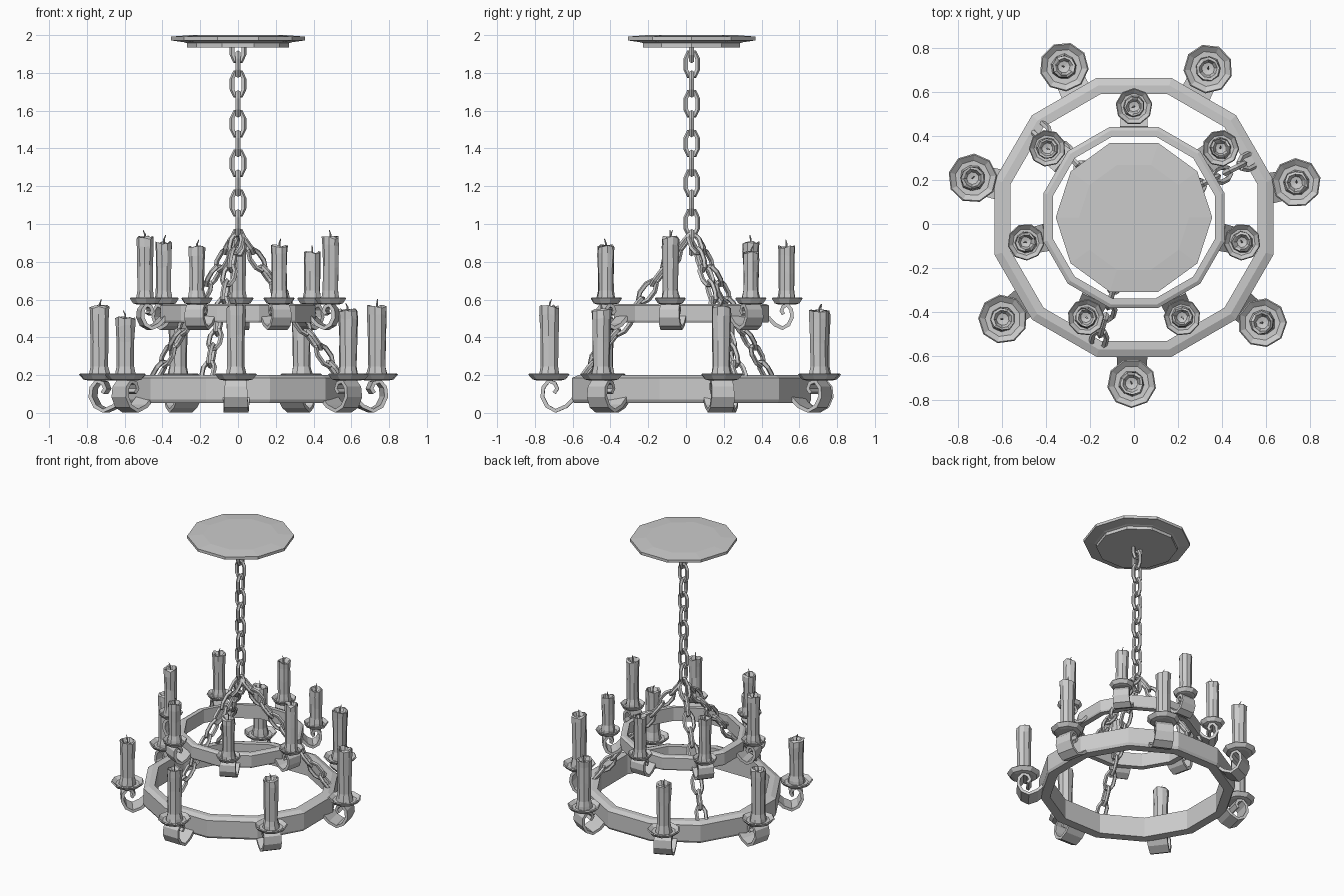
import bpy, bmesh, math, random
from mathutils import Vector, Matrix

if "Cube" in bpy.data.objects:
    bpy.data.objects.remove(bpy.data.objects["Cube"])

random.seed(4)
CX, CY = 0.0, 0.03          # axis of the fixture
TAU = 2 * math.pi


def finish(bm, name):
    bmesh.ops.remove_doubles(bm, verts=bm.verts, dist=1e-5)
    bmesh.ops.recalc_face_normals(bm, faces=bm.faces)
    me = bpy.data.meshes.new(name)
    bm.to_mesh(me)
    bm.free()
    ob = bpy.data.objects.new(name, me)
    bpy.context.collection.objects.link(ob)
    return ob


def skin(bm, loops, close_u=True, close_v=True):
    """Quads between successive vertex loops."""
    rows = [[bm.verts.new(p) for p in loop] for loop in loops]
    n, m = len(rows), len(rows[0])
    for i in range(n if close_u else n - 1):
        for j in range(m if close_v else m - 1):
            a, b = rows[i], rows[(i + 1) % n]
            k = (j + 1) % m
            bm.faces.new((a[j], a[k], b[k], b[j]))
    return rows


def lathe(name, profile, sides, x, y, phase=0.0, closed=False, jitter=None):
    """Turn an (r, z) profile; open profiles are capped at both ends."""
    bm = bmesh.new()
    loops = []
    for i, (r, z) in enumerate(profile):
        j = jitter[i] if jitter else (0, 0)
        loop = []
        for s in range(sides):
            a = phase + TAU * s / sides
            rr = r + random.uniform(-j[0], j[0])
            loop.append((x + rr * math.cos(a), y + rr * math.sin(a),
                         z + random.uniform(-j[1], j[1])))
        loops.append(loop)
    rows = skin(bm, loops, close_u=closed)
    if not closed:
        bm.faces.new(rows[0])
        bm.faces.new(rows[-1])
    return finish(bm, name)


def chain_link(bm, center, along, wide, length=0.15, width=0.088, wire=0.0135):
    """Elongated eight-point link with a five-sided wire."""
    along, wide = along.normalized(), wide.normalized()
    side = along.cross(wide)
    w, h = width / 2 - wire, length / 2 - wire
    path = [(w, h * .45), (w * .5, h), (-w * .5, h), (-w, h * .45),
            (-w, -h * .45), (-w * .5, -h), (w * .5, -h), (w, -h * .45)]
    loops = []
    for i, (u, v) in enumerate(path):
        p, q = path[i - 1], path[(i + 1) % 8]
        t = Vector((q[0] - p[0], q[1] - p[1])).normalized()
        out = wide * t.y - along * t.x
        c = center + wide * u + along * v
        loops.append([c + wire * (out * math.cos(TAU * k / 5) + side * math.sin(TAU * k / 5))
                      for k in range(5)])
    skin(bm, loops)


def strap(name, path, width, angle):
    """Flat curled iron strap in the radial plane at the given angle."""
    bm = bmesh.new()
    radial = Vector((math.cos(angle), math.sin(angle), 0))
    tang = Vector((-math.sin(angle), math.cos(angle), 0))
    up, base = Vector((0, 0, 1)), Vector((CX, CY, 0))
    loops = []
    for i, (r, z) in enumerate(path):
        p, q = path[max(i - 1, 0)], path[min(i + 1, len(path) - 1)]
        t = Vector((q[0] - p[0], q[1] - p[1])).normalized()
        n = (radial * -t.y + up * t.x) * 0.01
        c = base + radial * r + up * z
        w = tang * width / 2 * (1 - 0.3 * i / len(path))
        loops.append([c - w - n, c + w - n, c + w + n, c - w + n])
    rows = skin(bm, loops, close_u=False)
    bm.faces.new(rows[0])
    bm.faces.new(rows[-1])
    finish(bm, name)


def candle(name, x, y, z0, top, r):
    """Wax pillar with melted rim, plus a bent wick."""
    h = top - z0
    prof = [(r * 1.15, z0), (r * 1.08, z0 + .025), (r * .93, z0 + .06), (r * .95, z0 + h * .55),
            (r * 1.02, top - .05), (r * 1.03, top - .008), (r * .8, top - .006),
            (r * .55, top - .03), (r * .1, top - .035)]
    jit = [(.003, 0), (.003, 0), (.002, 0), (.003, .02), (.003, .008),
           (.003, .01), (.002, .01), (.002, 0), (0, 0)]
    lathe(name, prof, 9, x, y, random.random(), jitter=jit)
    bm = bmesh.new()
    b = random.uniform(0, TAU)
    loops = []
    for off, z, wr in ((0, top - .04, .005), (.002, top + .01, .005), (.012, top + .032, .002)):
        loops.append([(x + off * math.cos(b) + wr * math.cos(TAU * k / 4),
                       y + off * math.sin(b) + wr * math.sin(TAU * k / 4), z) for k in range(4)])
    rows = skin(bm, loops, close_u=False)
    bm.faces.new(rows[0])
    bm.faces.new(rows[-1])
    finish(bm, name + "_wick")


# Ceiling plate: two stepped decagons with a gently raised top
lathe("ceiling_plate", [(.02, 1.935), (.27, 1.935), (.27, 1.957), (.285, 1.962), (.355, 1.972),
                        (.355, 1.992), (.25, 2.0), (.02, 2.0)], 10, CX, CY)

# Iron hoops
S12 = TAU / 24
lathe("lower_hoop", [(.645, .053), (.655, .07), (.655, .185), (.62, .2), (.58, .2), (.58, .053)],
      12, CX, CY, S12, closed=True)
lathe("upper_hoop", [(.42, .478), (.425, .488), (.425, .568), (.408, .577), (.38, .577), (.38, .478)],
      12, CX, CY, S12, closed=True)

# Arms, drip dishes and candles for each tier
arm = [(.615, .085), (.665, .035), (.72, .011), (.765, .035), (.79, .085), (.785, .135),
       (.758, .168), (.725, .158), (.712, .128), (.728, .105)]
arm_up = [(.405 + (r - .615) * .72, .44 + z * .78) for r, z in arm]
tiers = [
    ("lower", arm, .14, -90.8, .753, .172, .112, .051, [.57, .55, .57, .545, .545, .57, .51]),
    ("upper", arm_up, .125, 90, .503, .575, .084, .044, [.885, .91, .935, .885, .89, .935, .855]),
]
for tier, path, width, start, R, zd, rd, rc, tops in tiers:
    for i, top in enumerate(tops):
        a = math.radians(start + i * 360 / 7)
        x, y = CX + R * math.cos(a), CY + R * math.sin(a)
        strap(f"{tier}_arm_{i}", path, width, a)
        lathe(f"{tier}_dish_{i}", [(rd * .6, zd), (rd * .8, zd + .005), (rd, zd + .03),
                                   (rd * .95, zd + .036), (rd * .72, zd + .017), (.01, zd + .014)],
              9, x, y, a)
        candle(f"{tier}_candle_{i}", x, y, zd + .014, top, rc)

# Main hanging chain
bm = bmesh.new()
for i, z in enumerate([1.924] + [1.846 - .105 * k for k in range(10)]):
    chain_link(bm, Vector((CX, CY, z)), Vector((0, 0, 1)),
               Vector((0, 1, 0)) if i % 2 else Vector((1, 0, 0)))
finish(bm, "main_chain")

# Three slanted chains down to the lower hoop
for i, deg in enumerate((26, 137, 254)):
    a = math.radians(deg)
    rad, tang = Vector((math.cos(a), math.sin(a), 0)), Vector((-math.sin(a), math.cos(a), 0))
    p0 = Vector((CX, CY, .895)) + rad * .045
    p1 = Vector((CX, CY, .22)) + rad * .575
    d = (p1 - p0).normalized()
    bm = bmesh.new()
    for k in range(9):
        chain_link(bm, p0.lerp(p1, k / 8), d, tang if k % 2 == 0 else d.cross(tang))
    finish(bm, f"support_chain_{i}")
